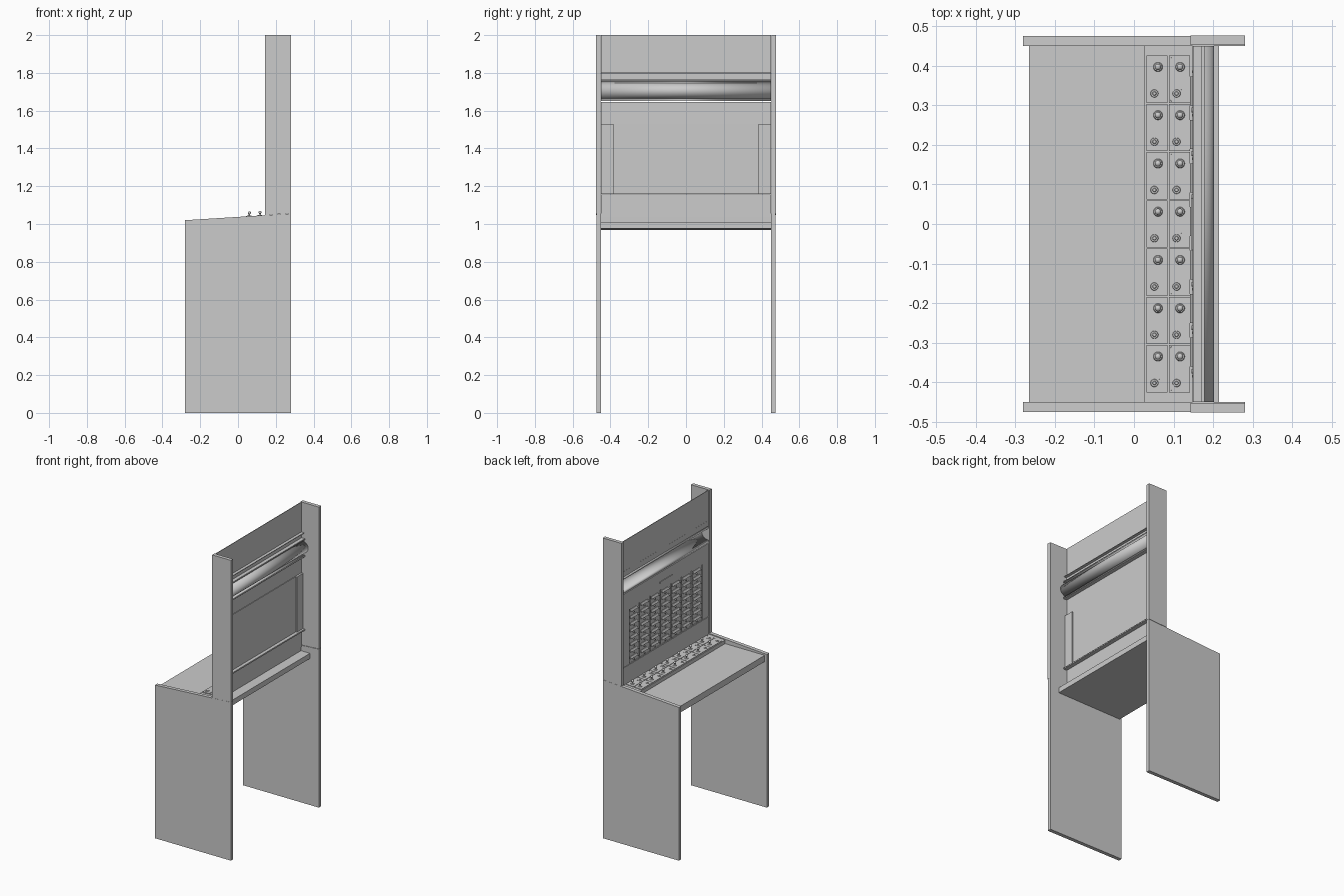
import bpy, bmesh, math
from mathutils import Matrix

if "Cube" in bpy.data.objects:
    bpy.data.objects.remove(bpy.data.objects["Cube"])

def finish(bm, name, smooth=False):
    bmesh.ops.recalc_face_normals(bm, faces=bm.faces)
    me = bpy.data.meshes.new(name)
    bm.to_mesh(me)
    bm.free()
    ob = bpy.data.objects.new(name, me)
    bpy.context.collection.objects.link(ob)
    if smooth:
        bpy.context.view_layer.objects.active = ob
        ob.select_set(True)
        bpy.ops.object.shade_smooth_by_angle(angle=math.radians(35))
        ob.select_set(False)
    return ob

def prism(name, pts, y0, y1):
    """Closed x-z outline pushed along y."""
    bm = bmesh.new()
    a = [bm.verts.new((x, y0, z)) for x, z in pts]
    b = [bm.verts.new((x, y1, z)) for x, z in pts]
    bm.faces.new(a)
    bm.faces.new(b[::-1])
    for i in range(len(pts)):
        j = (i + 1) % len(pts)
        bm.faces.new((a[i], a[j], b[j], b[i]))
    return finish(bm, name)

def sheet(name, pts, smooth=False, w=0.45, t=0.004):
    """Bent metal sheet: open x-z path pushed along y, then thickened."""
    bm = bmesh.new()
    a = [bm.verts.new((x, -w, z)) for x, z in pts]
    b = [bm.verts.new((x, w, z)) for x, z in pts]
    for i in range(len(pts) - 1):
        bm.faces.new((a[i], a[i + 1], b[i + 1], b[i]))
    ob = finish(bm, name, smooth)
    m = ob.modifiers.new("thickness", 'SOLIDIFY')
    m.thickness = t
    m.offset = 0
    return ob

def add_box(bm, x0, x1, y0, y1, z0, z1):
    m = Matrix.Translation(((x0+x1)/2, (y0+y1)/2, (z0+z1)/2)) @ Matrix.Diagonal((x1-x0, y1-y0, z1-z0, 1))
    return bmesh.ops.create_cube(bm, size=1, matrix=m)['verts']

def add_cyl(bm, loc, r1, r2, depth, seg=16, rot=None):
    m = Matrix.Translation(loc) @ (rot or Matrix())
    bmesh.ops.create_cone(bm, cap_ends=True, segments=seg, radius1=r1, radius2=r2, depth=depth, matrix=m)

def box(name, *dims):
    bm = bmesh.new()
    add_box(bm, *dims)
    return finish(bm, name)

# Side panels, lower and upper
for s, side in ((-1, "right"), (1, "left")):
    prism("lower_side_panel_" + side, [(-.28, 0), (.28, 0), (.28, 1.055), (-.28, 1.02)], s*.45, s*.475)
    prism("upper_side_panel_" + side, [(.143, 1.0475), (.28, 1.056), (.28, 2), (.143, 2)], s*.452, s*.476)

# Desk slab and raised key shelf
prism("desk_slab", [(-.265, .968), (.215, .975), (.215, 1.01), (-.265, 1.01)], -.45, .45)
prism("key_shelf", [(.027, 1.0), (.149, 1.0), (.149, 1.041), (.027, 1.034)], -.45, .45)

# Upper cabinet face: top sheet, curved trough, jack frame
sheet("top_panel", [(.15, 2), (.15, 1.80), (.172, 1.80)])
sheet("seam_strip", [(.152, 1.797), (.152, 1.762), (.178, 1.762)])
arc = [(.152 + .048*math.sin(math.pi*i/20), 1.705 + .04*math.cos(math.pi*i/20)) for i in range(21)]
sheet("curved_trough", [(.178, 1.757), (.152, 1.757)] + arc + [(.152, 1.652), (.178, 1.652)], True)
sheet("jack_frame_top", [(.178, 1.645), (.15, 1.645), (.15, 1.53)])
sheet("jack_frame_bottom", [(.15, 1.16), (.178, 1.16)])
sheet("lower_face_panel", [(.178, 1.155), (.15, 1.155), (.15, 1.036)])
for s, side in ((-1, "right"), (1, "left")):
    y = sorted((s*.385, s*.45))
    box("jack_frame_" + side, .148, .165, y[0], y[1], 1.16, 1.53)
box("jack_panel", .152, .156, -.385, .385, 1.16, 1.53)
box("label_plate", .144, .149, -.065, .065, 1.575, 1.585)

# Jack field: dividers, hooded drops and sockets
bm = bmesh.new()
cols, rows = 7, 8
pitch_y, pitch_z = .77 / cols, .36 / rows
for c in range(cols + 1):
    y = -.385 + c * pitch_y
    add_box(bm, .147, .154, y - .003, y + .003, 1.162, 1.528)
finish(bm, "jack_dividers")
hoods, sockets = bmesh.new(), bmesh.new()
to_x = Matrix.Rotation(math.pi/2, 4, 'Y')
for c in range(cols):
    for r in range(rows):
        y = -.385 + (c + .5) * pitch_y
        z = 1.165 + (r + .5) * pitch_z
        for v in add_box(hoods, .142, .153, y - .03, y + .043, z + .002, z + .016):
            if v.co.x < .145 and v.co.z > z + .01:
                v.co.x = .149
        add_cyl(sockets, (.149, y - .042, z), .006, .006, .008, 12, to_x)
        add_cyl(sockets, (.149, y + .005, z - .012), .005, .005, .008, 12, to_x)
finish(hoods, "drop_hoods")
finish(sockets, "jack_sockets", True)

# Key shelf modules: plates, round-topped keys, lamps, corner screws
plates, keys, lamps = bmesh.new(), bmesh.new(), bmesh.new()
tilt = Matrix.Rotation(-math.atan2(.007, .122), 4, 'Y')
for row in range(7):
    yc = .366 - row * .122
    for xc in (.0585, .1145):
        z = 1.034 + (xc - .027) * .007 / .122
        top = z + .004
        for v in add_box(plates, xc - .0265, xc + .0265, yc - .0595, yc + .0595, z - .002, top):
            v.co.z += (v.co.x - xc) * .057
        for sx in (-1, 1):
            for sy in (-1, 1):
                add_cyl(plates, (xc + sx*.022, yc + sy*.055, top + sx*.00125), .002, .002, .002, 8, tilt)
        # key with collar, stem and ball
        ky = yc + .031
        add_cyl(keys, (xc + .002, ky, top + .002), .012, .010, .004, 20, tilt)
        add_cyl(keys, (xc + .002, ky, top + .009), .0035, .0045, .014, 12)
        bmesh.ops.create_uvsphere(keys, u_segments=16, v_segments=10, radius=.008,
                                  matrix=Matrix.Translation((xc + .002, ky, top + .019)))
        # lamp socket and small switch
        ly = yc - .036
        add_cyl(lamps, (xc - .007, ly, top + .001), .010, .009, .003, 20, tilt)
        add_cyl(lamps, (xc - .007, ly, top + .003), .006, .004, .004, 16, tilt)
        add_cyl(lamps, (xc + .004, ly + .011, top + .001), .002, .002, .003, 8, tilt)
finish(plates, "key_plates")
finish(keys, "key_levers", True)
finish(lamps, "shelf_lamps", True)
